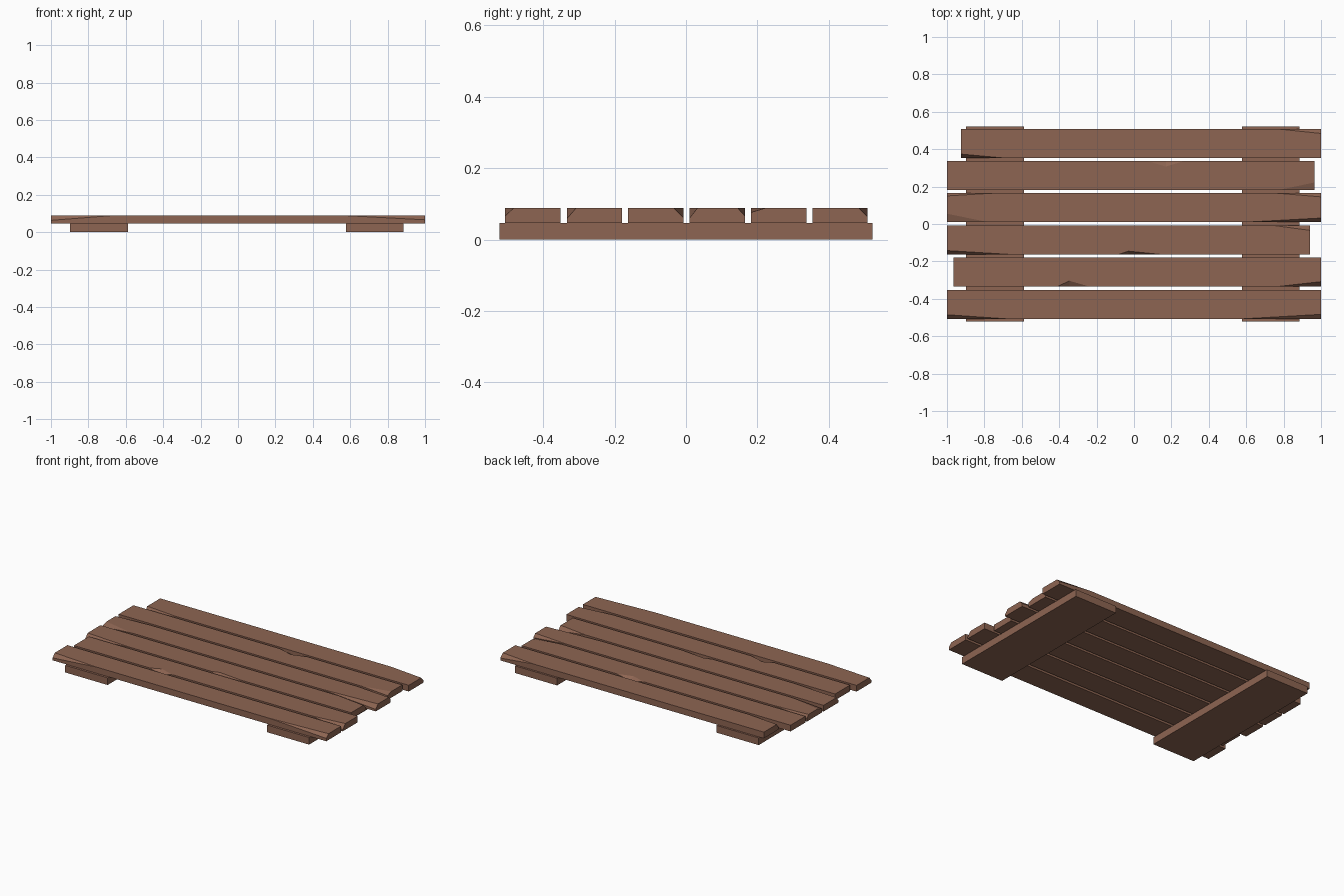
import bpy, bmesh
from mathutils import Vector

if "Cube" in bpy.data.objects:
    bpy.data.objects.remove(bpy.data.objects["Cube"])

wood = bpy.data.materials.new("brown_wood")
wood.diffuse_color = (0.27, 0.13, 0.085, 1)
wood.use_nodes = True
wood.node_tree.nodes["Principled BSDF"].inputs["Base Color"].default_value = wood.diffuse_color

Z1, Z2 = 0.047, 0.088      # batten top, plank top
PLANK_W = 0.155


def finish(name, bm, mat=wood):
    bmesh.ops.recalc_face_normals(bm, faces=bm.faces)
    me = bpy.data.meshes.new(name)
    bm.to_mesh(me)
    bm.free()
    ob = bpy.data.objects.new(name, me)
    bpy.context.collection.objects.link(ob)
    if mat:
        me.materials.append(mat)
    return ob


def box(x0, x1, y0, y1, z0, z1):
    bm = bmesh.new()
    bmesh.ops.create_cube(bm, size=1)
    for v in bm.verts:
        v.co = ((x0 + x1) / 2 + v.co.x * (x1 - x0),
                (y0 + y1) / 2 + v.co.y * (y1 - y0),
                (z0 + z1) / 2 + v.co.z * (z1 - z0))
    return bm


def chip_corner(bm, x, y, sx, sy, length, width, depth):
    """Slice one upper end corner off a plank with a slanted plane."""
    n = Vector((sx / length, sy / width, 1 / depth)).normalized()
    geom = bm.verts[:] + bm.edges[:] + bm.faces[:]
    cut = bmesh.ops.bisect_plane(bm, geom=geom, plane_co=(x, y, Z2 - depth),
                                 plane_no=n, clear_outer=True)
    edges = [e for e in cut["geom_cut"] if isinstance(e, bmesh.types.BMEdge)]
    bmesh.ops.contextual_create(bm, geom=edges)


def notch(ob, x0, xm, x1, y, sy, width, depth):
    """Cut a V-shaped splinter notch into an upper long edge."""
    a = Vector((xm, y - sy * width, Z2))
    b = Vector((xm, y, Z2 - depth))
    mid, ridge = (a + b) / 2, (a - b) * 3
    bm = bmesh.new()
    for p in (mid, *(mid + 2 * (Vector((x, y, Z2)) - mid) for x in (x0, x1))):
        bm.verts.new(p + ridge)
        bm.verts.new(p - ridge)
    bmesh.ops.convex_hull(bm, input=bm.verts)
    cutter = finish(ob.name + "_notch_cutter", bm, None)
    cutter.hide_render = True
    cutter.hide_viewport = True
    mod = ob.modifiers.new("notch", 'BOOLEAN')
    mod.operation = 'DIFFERENCE'
    mod.solver = 'EXACT'
    mod.object = cutter


# Planks: x start, x end, y start, chips (end, side, length, width, depth), notch
planks = [
    (-1, 1, -0.507, [(-1, -1, .32, .022, .025), (1, -1, .42, .024, .022)], None),
    (-.965, 1, -0.334, [(1, -1, .23, .026, .03)], (-.41, -.345, -.24, -1, .03, .02)),
    (-1, .94, -0.162, [(-1, -1, .33, .02, .025), (1, 1, .2, .027, .027)],
     (-.08, -.03, .14, -1, .017, .025)),
    (-1, 1, 0.010, [(-1, -1, .22, .045, .015), (-1, 1, .25, .015, .02),
                    (1, -1, .4, .022, .028), (1, 1, .24, .02, .022)], None),
    (-1, .965, 0.182, [(1, -1, .19, .04, .012)], (.07, .17, .27, 1, .03, .02)),
    (-.925, 1, 0.354, [(-1, -1, .22, .02, .03), (1, 1, .24, .025, .025)], None),
]
for i, (x0, x1, y0, chips, cut) in enumerate(planks, 1):
    y1 = y0 + PLANK_W
    bm = box(x0, x1, y0, y1, Z1, Z2)
    for sx, sy, l, w, d in chips:
        chip_corner(bm, x1 if sx > 0 else x0, y1 if sy > 0 else y0, sx, sy, l, w, d)
    ob = finish(f"plank_{i}", bm)
    if cut:
        a, m, b, sy, w, d = cut
        notch(ob, a, m, b, y1 if sy > 0 else y0, sy, w, d)

# Cross battens underneath
for name, x0, x1 in (("left_batten", -.897, -.587), ("right_batten", .577, .885)):
    finish(name, box(x0, x1, -.522, .522, 0, Z1))
